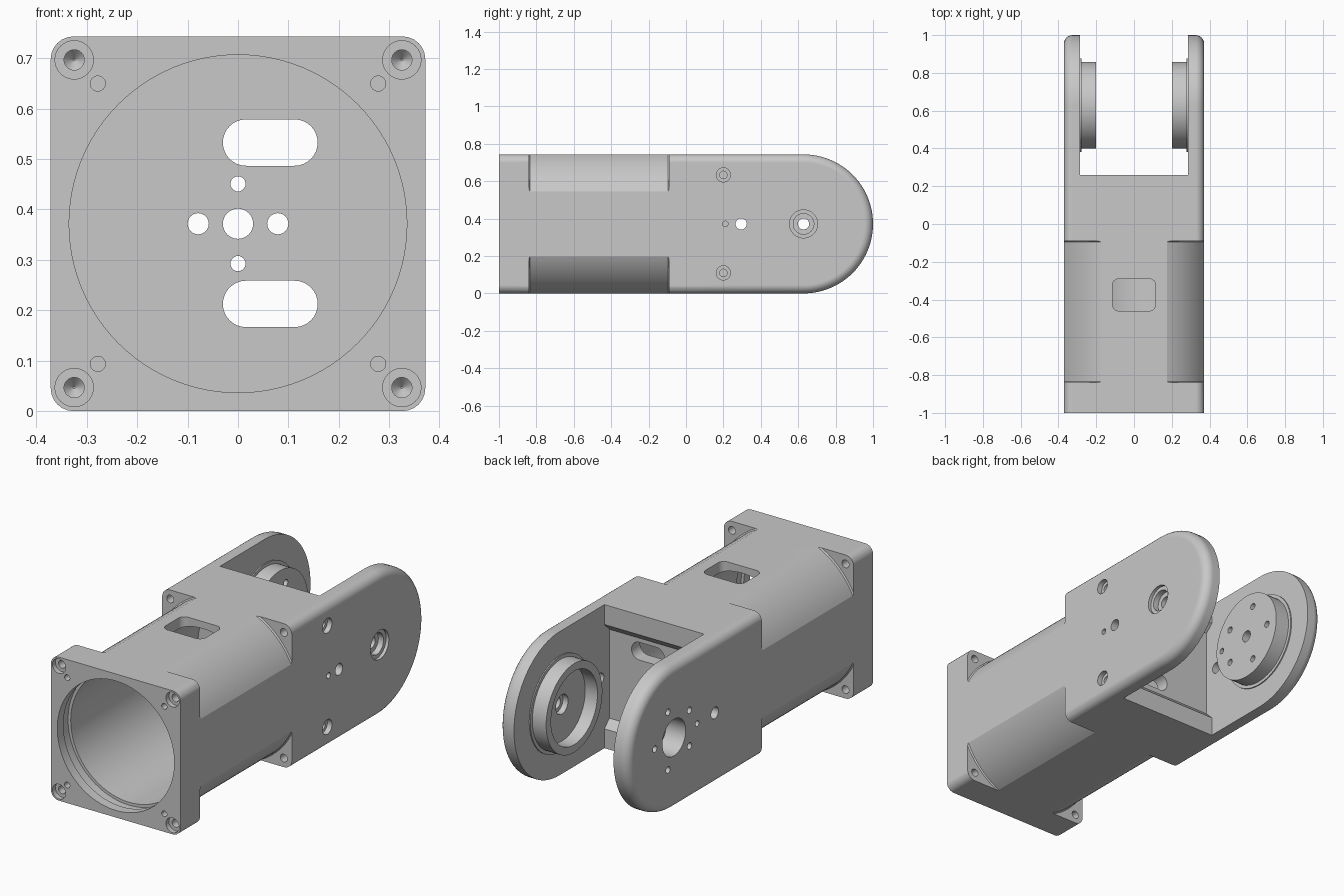
import bpy
import bmesh
from math import cos, sin, pi, radians
from mathutils import Vector

if "Cube" in bpy.data.objects:
    bpy.data.objects.remove(bpy.data.objects["Cube"], do_unlink=True)

H = 0.3715        # half of the square section, also the height of the centre axis
PIVOT = 1 - H     # y of the fork's pivot axis
GAP = 0.285       # half width between the fork arms

grey = bpy.data.materials.new("machined_grey")
grey.use_nodes = True
grey.diffuse_color = (0.58, 0.58, 0.58, 1)
grey.node_tree.nodes["Principled BSDF"].inputs["Base Color"].default_value = (0.58, 0.58, 0.58, 1)


def lathe(bm, prof, axis, a, b, n=32, tube=False):
    """Turn (position, radius) points round an x axis through (y, z) or a y axis through (x, z)."""
    rings = []
    for t, r in prof:
        ring = []
        for i in range(n):
            p, q = a + r * cos(2 * pi * i / n), b + r * sin(2 * pi * i / n)
            ring.append(bm.verts.new((t, p, q) if axis == "x" else (p, t, q)))
        rings.append(ring)
    pairs = list(zip(rings, rings[1:]))
    if tube:
        pairs.append((rings[-1], rings[0]))
    else:
        bm.faces.new(rings[0])
        bm.faces.new(rings[-1])
    for r0, r1 in pairs:
        for i in range(n):
            j = (i + 1) % n
            bm.faces.new((r0[i], r0[j], r1[j], r1[i]))


def hole(bm, axis, a, b, r, start, end, n=24):
    lathe(bm, [(start, r), (end, r)], axis, a, b, n)


def prism(bm, pts, axis, lo, hi):
    """Extrude a flat outline along one axis."""
    k = "xyz".index(axis)
    ends = []
    for t in (lo, hi):
        ring = []
        for p in pts:
            co = list(p)
            co.insert(k, t)
            ring.append(bm.verts.new(co))
        bm.faces.new(ring)
        ends.append(ring)
    for i in range(len(pts)):
        j = (i + 1) % len(pts)
        bm.faces.new((ends[0][i], ends[0][j], ends[1][j], ends[1][i]))


def rounded(cx, cy, w, h, r, seg=8):
    """Rounded rectangle outline."""
    pts = []
    for k, (sx, sy) in enumerate(((1, 1), (-1, 1), (-1, -1), (1, -1))):
        for i in range(seg + 1):
            t = (k + i / seg) * pi / 2
            p = Vector((cx + sx * (w / 2 - r) + r * cos(t), cy + sy * (h / 2 - r) + r * sin(t)))
            if not pts or (p - pts[-1]).length > 1e-4:
                pts.append(p)
    return pts


def finish(bm, name):
    bmesh.ops.recalc_face_normals(bm, faces=bm.faces[:])
    me = bpy.data.meshes.new(name)
    bm.to_mesh(me)
    bm.free()
    me.materials.append(grey)
    ob = bpy.data.objects.new(name, me)
    bpy.context.collection.objects.link(ob)
    return ob


def combine(ob, bm, operation):
    tool = finish(bm, "helper")
    tool.hide_render = True
    mod = ob.modifiers.new("combine", "BOOLEAN")
    mod.object, mod.operation, mod.solver = tool, operation, "EXACT"
    bpy.context.view_layer.objects.active = ob
    bpy.ops.object.modifier_apply(modifier=mod.name)
    bpy.data.objects.remove(tool, do_unlink=True)


# Blank: square bar with a round back end and softened outer edges
bm = bmesh.new()
outline = [(-1, 2 * H), (-1, 0)]
outline += [(PIVOT + H * sin(pi * i / 48), H - H * cos(pi * i / 48)) for i in range(49)]
prism(bm, outline, "x", -H, H)
bmesh.ops.recalc_face_normals(bm, faces=bm.faces[:])
outer = [e for e in bm.edges
         if abs(e.verts[0].co.x - e.verts[1].co.x) < 1e-5
         and not all(v.co.y < -0.999 for v in e.verts)]
bmesh.ops.bevel(bm, geom=outer, offset=0.045, offset_type="OFFSET", segments=6,
                profile=0.5, affect="EDGES")
body = finish(bm, "fork_housing")

# Turned-down middle, fork gap with recessed wall, motor bore with ring groove
bm = bmesh.new()
lathe(bm, [(-0.84, 0.7), (-0.84, 0.416), (-0.834, 0.41), (-0.096, 0.41), (-0.09, 0.416), (-0.09, 0.7)],
      "y", 0, H, 128, tube=True)
prism(bm, [(1.2, -0.1), (0.26, -0.1), (0.26, 0.10), (0.22, 0.14), (0.22, 0.60),
           (0.26, 0.64), (0.26, 0.85), (1.2, 0.85)], "x", -GAP, GAP)
lathe(bm, [(-1.1, 0.335), (-0.95, 0.335), (-0.95, 0.35), (-0.89, 0.35), (-0.89, 0.335), (0.15, 0.335)],
      "y", 0, H, 96)
combine(body, bm, "DIFFERENCE")

# Pivot bosses with collars on the inner arm faces
bm = bmesh.new()
for s in (-1, 1):
    lathe(bm, [(s * 0.31, 0.247), (s * 0.279, 0.247), (s * 0.279, 0.23), (s * 0.2, 0.23)],
          "x", PIVOT, H, 64)
combine(body, bm, "UNION")

bm = bmesh.new()
# Corner screws through the flange and into the shoulders, with small pin holes
for sx in (-1, 1):
    for sz in (-1, 1):
        lathe(bm, [(-1.1, 0.038), (-0.975, 0.038), (-0.975, 0.02), (-0.03, 0.02), (-0.01, 0.002)],
              "y", sx * 0.325, H + sz * 0.325, 32)
        hole(bm, "y", sx * 0.278, H + sz * 0.278, 0.015, -1.1, -0.94)
# End wall: cable slots, shaft hole and four screw holes
for z in (H - 0.159, H + 0.161):
    prism(bm, rounded(0.064, z, 0.188, 0.092, 0.0459), "y", 0.1, 0.3)
hole(bm, "y", 0, H, 0.03, 0.1, 0.3, 32)
for s in (-1, 1):
    hole(bm, "y", s * 0.079, H, 0.021, 0.1, 0.3)
    hole(bm, "y", 0, H + s * 0.079, 0.015, 0.1, 0.3)
    # Cable hole through each arm
    hole(bm, "x", 0.295, H, 0.03, s * 0.26, s * 0.45)
# Top window
prism(bm, rounded(0, -0.375, 0.23, 0.17, 0.035), "z", 0.5, 0.9)
# Arm at +x: cupped boss with stepped pivot hole, two screws and a pin
lathe(bm, [(0.45, 0.075), (0.355, 0.075), (0.355, 0.055), (0.325, 0.055), (0.325, 0.03),
           (0.30, 0.03), (0.30, 0.05), (0.27, 0.05), (0.27, 0.19), (0.15, 0.19)],
      "x", PIVOT, H, 64)
for s in (-1, 1):
    lathe(bm, [(0.45, 0.038), (0.345, 0.038), (0.345, 0.02), (0.25, 0.02)],
          "x", 0.2, H + s * 0.262, 32)
hole(bm, "x", 0.21, H, 0.015, 0.45, 0.31)
# Arm at -x: flat boss with wide pivot recess, ring of five screws and a pin
lathe(bm, [(-0.45, 0.095), (-0.26, 0.095), (-0.26, 0.03), (-0.15, 0.03)], "x", PIVOT, H, 48)
for i in range(5):
    t = 2 * pi * i / 5
    hole(bm, "x", PIVOT + 0.157 * cos(t), H + 0.157 * sin(t), 0.017, -0.15, -0.45)
hole(bm, "x", PIVOT - 0.19, H, 0.015, -0.15, -0.45)
combine(body, bm, "DIFFERENCE")

# Smooth curved faces, crisp edges
bpy.ops.object.select_all(action="DESELECT")
body.select_set(True)
bpy.context.view_layer.objects.active = body
bpy.ops.object.shade_smooth_by_angle(angle=radians(30))
weighted = body.modifiers.new("weighted_normals", "WEIGHTED_NORMAL")
weighted.keep_sharp = True
